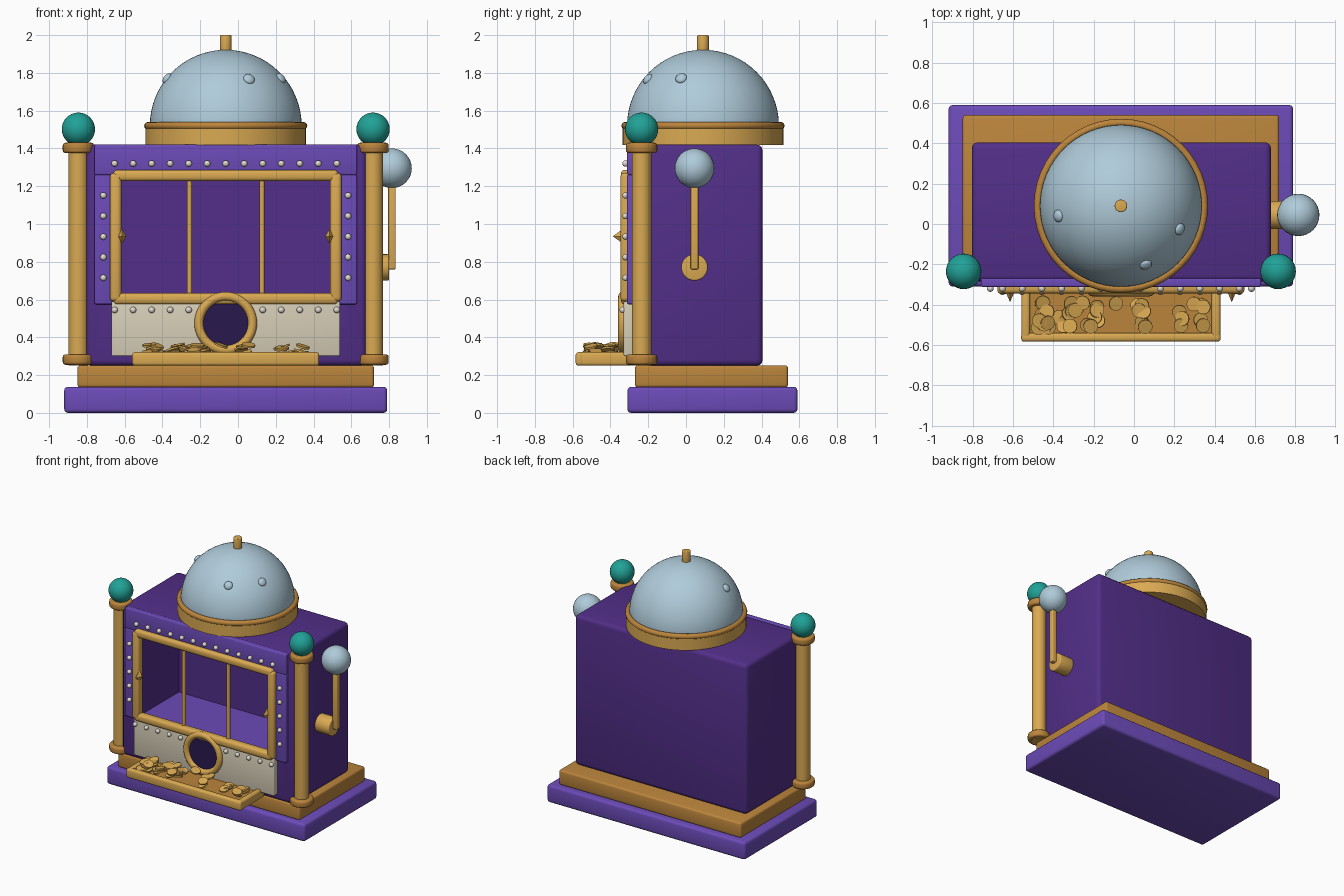
import bpy, math, random
from mathutils import Vector

old = bpy.data.objects.get("Cube")
if old:
    bpy.data.objects.remove(old, do_unlink=True)
random.seed(4)
CX = -0.065  # centre line of the cabinet


def material(name, r, g, b):
    m = bpy.data.materials.new(name)
    m.use_nodes = True
    m.diffuse_color = (r, g, b, 1)
    node = m.node_tree.nodes["Principled BSDF"]
    node.inputs["Base Color"].default_value = (r, g, b, 1)
    node.inputs["Roughness"].default_value = 0.5
    return m


VIOLET = material("light violet", 0.15, 0.07, 0.48)
PURPLE = material("deep purple", 0.085, 0.028, 0.25)
GOLD = material("gold", 0.7, 0.4, 0.085)
BRONZE = material("dark gold", 0.5, 0.235, 0.045)
GLASS = material("pale blue", 0.43, 0.6, 0.7)
TEAL = material("teal", 0.015, 0.36, 0.31)
CREAM = material("cream", 0.68, 0.62, 0.48)
PEARL = material("pearl bulb", 0.75, 0.7, 0.62)
DARK = material("dark violet", 0.022, 0.01, 0.075)


def finish(name, mat, bevel=0):
    ob = bpy.context.object
    ob.name = name
    ob.data.materials.append(mat)
    if bevel:
        bpy.ops.object.transform_apply(location=False, rotation=True, scale=True)
        mod = ob.modifiers.new("Bevel", "BEVEL")
        mod.width, mod.segments = bevel, 3
        bpy.ops.object.modifier_apply(modifier=mod.name)
    bpy.ops.object.shade_smooth_by_angle(angle=math.radians(35))
    return ob


def box(name, x, y, z, mat, bevel=0):
    """Box from its (low, high) range on each axis."""
    ranges = (x, y, z)
    bpy.ops.mesh.primitive_cube_add(size=1, location=[(a + b) / 2 for a, b in ranges])
    bpy.context.object.scale = [b - a for a, b in ranges]
    return finish(name, mat, bevel)


def cyl(name, loc, r, depth, mat, rot=(0, 0, 0), bevel=0, sides=32):
    bpy.ops.mesh.primitive_cylinder_add(vertices=sides, radius=r, depth=depth, location=loc, rotation=rot)
    return finish(name, mat, bevel)


def ball(name, loc, r, mat, seg=32):
    bpy.ops.mesh.primitive_uv_sphere_add(segments=seg, ring_count=seg // 2, radius=r, location=loc)
    return finish(name, mat)


def ring(name, loc, major, minor, mat, rot=(0, 0, 0)):
    bpy.ops.mesh.primitive_torus_add(major_segments=48, minor_segments=12, major_radius=major,
                                     minor_radius=minor, location=loc, rotation=rot)
    return finish(name, mat)


SIDEWAYS = (0, math.pi / 2, 0)
FORWARD = (math.pi / 2, 0, 0)

# Stepped plinth
box("base", (-0.92, 0.79), (-0.31, 0.59), (0, 0.138), VIOLET, 0.02)
box("base_step", (-0.85, 0.72), (-0.27, 0.54), (0.135, 0.252), BRONZE, 0.015)

# Hollow cabinet
body = box("cabinet", (-0.805, 0.68), (-0.285, 0.405), (0.25, 1.42), PURPLE, 0.03)
cutter = box("cavity_cutter", (-0.65, 0.52), (-0.5, 0.2), (0.59, 1.26), PURPLE)
cutter.hide_render = True
cut = body.modifiers.new("Cavity", "BOOLEAN")
cut.object, cut.operation = cutter, "DIFFERENCE"
bpy.context.view_layer.objects.active = body
bpy.ops.object.modifier_apply(modifier=cut.name)
bpy.data.objects.remove(cutter, do_unlink=True)
box("cavity_floor", (-0.65, 0.52), (-0.29, 0.2), (0.585, 0.594), VIOLET)

# Front trim boards
box("top_board", (-0.76, 0.63), (-0.312, -0.27), (1.26, 1.42), VIOLET, 0.008)
for s in (-1, 1):
    xs = sorted((CX + s * 0.585, CX + s * 0.695))
    box("side_board", xs, (-0.312, -0.27), (0.575, 1.26), VIOLET, 0.008)
box("lower_panel", (-0.67, 0.54), (-0.33, -0.27), (0.3, 0.59), CREAM, 0.008)

# Window frame and dividers
for z in (0.604, 1.257):
    box("frame_rail", (-0.66, 0.53), (-0.345, -0.28), (z - 0.03, z + 0.03), GOLD, 0.02)
for s in (-1, 1):
    x = CX + s * 0.583
    box("frame_post", (x - 0.03, x + 0.03), (-0.347, -0.28), (0.59, 1.27), GOLD, 0.02)
    cyl("window_divider", (CX + s * 0.192, -0.3, 0.93), 0.014, 0.62, GOLD, sides=16)
    # Pointer on each post
    bpy.ops.mesh.primitive_cone_add(vertices=4, radius1=0.04, depth=0.055,
                                    location=(CX + s * 0.55, -0.36, 0.935), rotation=FORWARD)
    bpy.context.object.scale.x = 0.6
    finish("pointer", GOLD)

# Bulbs along the boards
for i in range(-6, 7):
    x = CX + i * 0.098
    ball("top_bulb", (x, -0.32, 1.32), 0.017, PEARL, 16)
    if abs(i) > 1:
        ball("panel_bulb", (x, -0.335, 0.545), 0.017, PEARL, 16)
for s in (-1, 1):
    for i in range(5):
        ball("side_bulb", (CX + s * 0.648, -0.32, 0.715 + i * 0.109), 0.017, PEARL, 16)

# Coin chute
ring("chute_ring", (CX, -0.335, 0.475), 0.142, 0.024, GOLD, FORWARD)
cyl("chute_opening", (CX, -0.332, 0.475), 0.14, 0.008, DARK, FORWARD)

# Payout tray
box("tray", (-0.55, 0.42), (-0.575, -0.28), (0.252, 0.29), GOLD)
box("tray_floor", (-0.53, 0.4), (-0.56, -0.29), (0.289, 0.298), BRONZE)
for y in (-0.562, -0.307):
    box("tray_long_rim", (-0.56, 0.43), (y - 0.022, y + 0.022), (0.25, 0.322), GOLD, 0.015)
for s in (-1, 1):
    x = CX + s * 0.472
    box("tray_end_rim", (x - 0.022, x + 0.022), (-0.583, -0.286), (0.25, 0.322), GOLD, 0.015)

# Spilled coins in two heaps
for cx, spread, count in ((-0.2, 0.28, 36), (0.29, 0.07, 8)):
    for i in range(count):
        loc = (cx + random.uniform(-spread, spread), random.uniform(-0.52, -0.38),
               random.uniform(0.315, 0.36))
        tilt = (random.uniform(-0.35, 0.35), random.uniform(-0.35, 0.35), 0)
        cyl("coin", loc, 0.036, 0.01, GOLD, tilt, sides=20)

# Corner columns
for s in (-1, 1):
    x, y = CX + s * 0.78, -0.235
    cyl("column", (x, y, 0.83), 0.052, 1.16, GOLD)
    cyl("column_foot", (x, y, 0.282), 0.083, 0.055, BRONZE, bevel=0.015)
    cyl("column_cap", (x, y, 1.403), 0.083, 0.055, BRONZE, bevel=0.015)
    ball("column_globe", (x, y, 1.502), 0.088, TEAL)

# Dome with collar, studs and finial
centre = Vector((CX, 0.09, 1.52))
cyl("dome_collar", (CX, 0.09, 1.47), 0.425, 0.104, GOLD, sides=64)
ring("dome_ring", (CX, 0.09, 1.52), 0.412, 0.02, BRONZE)
dome = ball("dome", centre, 0.402, GLASS, 64)
for v in dome.data.vertices:
    v.co.z = max(v.co.z, -0.01)
for x, y in ((-0.375, 0.04), (0.225, -0.025), (0.06, -0.205)):
    d = Vector((x - CX, y - 0.09, 0.25)).normalized()
    stud = ball("dome_stud", centre + d * 0.402, 0.031, GLASS, 16)
    stud.rotation_euler = d.to_track_quat("Z", "Y").to_euler()
    stud.scale.z = 0.6
cyl("finial", (CX, 0.09, 1.95), 0.031, 0.1, GOLD, bevel=0.006)

# Pull lever
cyl("lever_hub", (0.735, 0.045, 0.77), 0.07, 0.13, GOLD, SIDEWAYS, bevel=0.008)
box("lever_arm", (0.795, 0.835), (0.025, 0.065), (0.76, 1.22), GOLD, 0.006)
ball("lever_knob", (0.815, 0.045, 1.295), 0.105, GLASS)
